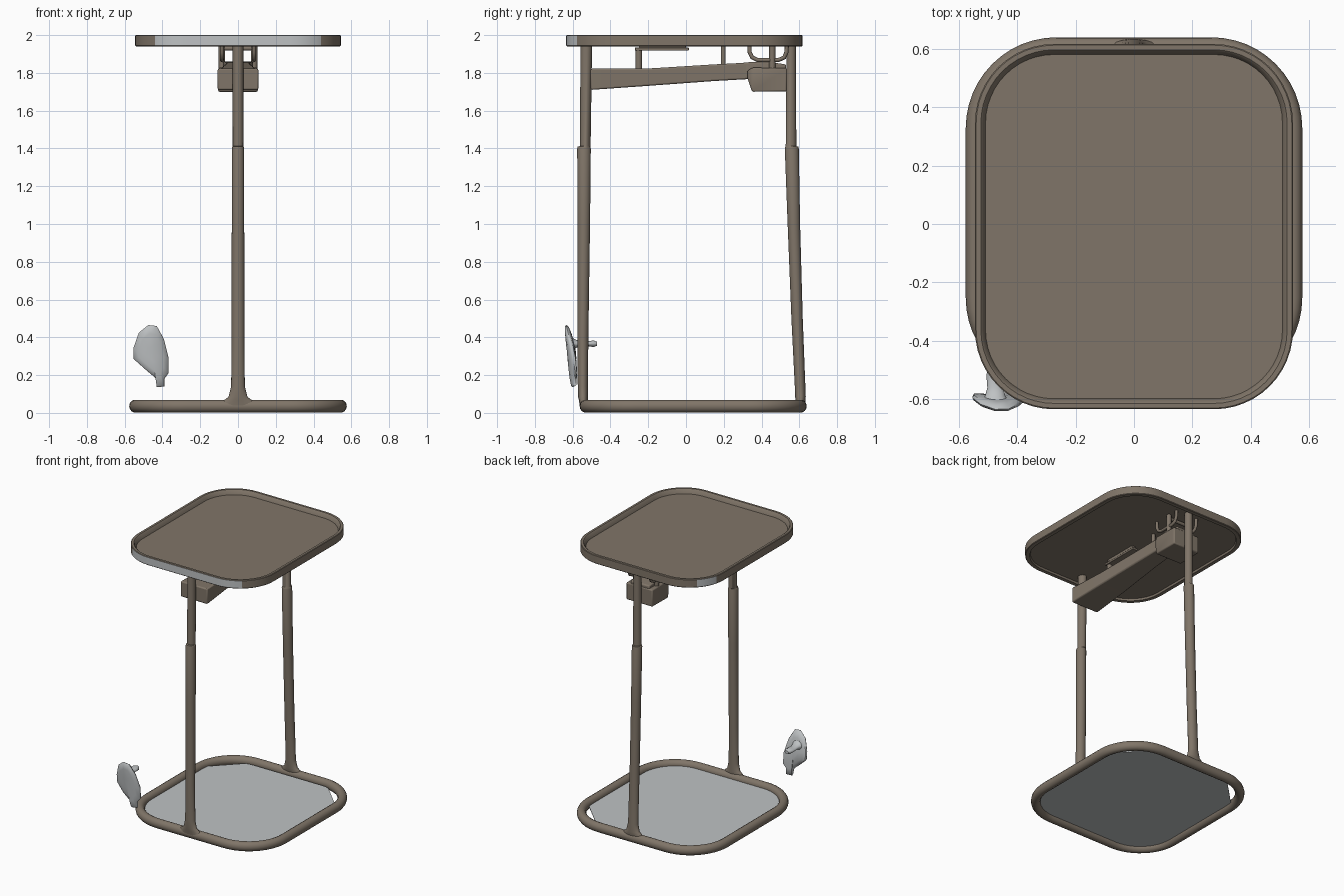
import bpy, bmesh, math
from mathutils import Vector

if "Cube" in bpy.data.objects:
    bpy.data.objects.remove(bpy.data.objects["Cube"])


def material(name, rgb):
    m = bpy.data.materials.new(name)
    m.diffuse_color = (*rgb, 1)
    m.use_nodes = True
    m.node_tree.nodes["Principled BSDF"].inputs["Base Color"].default_value = m.diffuse_color
    return m


BROWN = material("warm taupe", (0.216, 0.178, 0.139))
GRAY = material("light gray", (0.52, 0.54, 0.55))


def finish(name, bm, mats, angle=35):
    bmesh.ops.recalc_face_normals(bm, faces=bm.faces)
    me = bpy.data.meshes.new(name)
    bm.to_mesh(me)
    bm.free()
    ob = bpy.data.objects.new(name, me)
    bpy.context.collection.objects.link(ob)
    for m in mats:
        me.materials.append(m)
    bpy.ops.object.select_all(action='DESELECT')
    ob.select_set(True)
    bpy.context.view_layer.objects.active = ob
    bpy.ops.object.shade_smooth_by_angle(angle=math.radians(angle))
    return ob


def loft(loops, closed=False):
    """Skin a list of equal point loops; cap the ends or join them."""
    bm = bmesh.new()
    rings = [[bm.verts.new(p) for p in lp] for lp in loops]
    pairs = list(zip(rings, rings[1:]))
    if closed:
        pairs.append((rings[-1], rings[0]))
    else:
        bm.faces.new(rings[0])
        bm.faces.new(rings[-1])
    n = len(rings[0])
    for a, b in pairs:
        for i in range(n):
            j = (i + 1) % n
            bm.faces.new((a[i], a[j], b[j], b[i]))
    return bm


def rrect(hx, y0, y1, r, z, inset=0, seg=12):
    """Rounded rectangle loop, shrunk by inset."""
    pts = []
    corners = [(hx - r, y1 - r), (r - hx, y1 - r), (r - hx, y0 + r), (hx - r, y0 + r)]
    for k, (cx, cy) in enumerate(corners):
        for s in range(seg + 1):
            a = math.pi / 2 * (k + s / seg)
            pts.append((cx + (r - inset) * math.cos(a), cy + (r - inset) * math.sin(a), z))
    return pts


# Base ring: round tube swept round a rounded rectangle
ring = []
for i in range(14):
    a = math.tau * i / 14
    ring.append(rrect(0.545, -0.532, 0.608, 0.28, 0.036 + 0.034 * math.sin(a), 0.031 * math.cos(a)))
finish("base_ring", loft(ring, True), [BROWN], 60)

# Thin base plate with clipped back corners
bm = loft([rrect(0.535, -0.52, 0.566, 0.26, z) for z in (0.032, 0.037)])
for v in bm.verts:
    over = abs(v.co.x) + v.co.y - 0.89
    if over > 0:
        v.co.x -= math.copysign(over / 2, v.co.x)
        v.co.y -= over / 2
finish("base_plate", bm, [GRAY])

# Tray: raised rim with a recessed floor, shallow hollow underneath
profile = [(0.035, 1.953), (0.03, 1.94), (0.004, 1.94), (0, 1.944), (0, 1.997),
           (0.004, 2.0), (0.02, 2.0), (0.026, 1.995), (0.036, 1.968)]
bm = loft([rrect(0.544, -0.634, 0.616, 0.27, z, i) for i, z in profile])
bmesh.ops.recalc_face_normals(bm, faces=bm.faces)
for f in bm.faces:
    n, c = f.normal, f.calc_center_median()
    outer = abs(n.z) < 0.3 and n.x * c.x + n.y * c.y > 0
    front = n.y < -0.8
    corner = -0.97 < n.x < -0.72 and n.y > 0.15
    f.material_index = int(outer and (front or corner))
finish("tray", bm, [BROWN, GRAY])


# Telescopic posts: rows are (y, z, x radius, y radius)
def post(name, rows):
    loops = [[(rx * math.cos(math.tau * i / 20), y + ry * math.sin(math.tau * i / 20), z)
              for i in range(20)] for y, z, rx, ry in rows]
    finish(name, loft(loops), [BROWN])


post("front_post", [(-0.543, 0.04, 0.095, 0.02), (-0.543, 0.066, 0.075, 0.024),
                    (-0.545, 0.085, 0.05, 0.026), (-0.546, 0.14, 0.036, 0.027),
                    (-0.546, 0.4, 0.034, 0.029), (-0.541, 1.0, 0.033, 0.033),
                    (-0.54, 1.40, 0.033, 0.036), (-0.54, 1.41, 0.03, 0.033),
                    (-0.533, 1.412, 0.028, 0.028), (-0.528, 1.96, 0.028, 0.031)])
post("back_post", [(0.607, 0.04, 0.095, 0.02), (0.607, 0.066, 0.075, 0.026),
                   (0.606, 0.085, 0.05, 0.028), (0.604, 0.14, 0.036, 0.028),
                   (0.588, 0.5, 0.034, 0.03), (0.571, 1.0, 0.033, 0.033),
                   (0.56, 1.40, 0.033, 0.037), (0.56, 1.41, 0.03, 0.034),
                   (0.556, 1.412, 0.028, 0.028), (0.557, 1.96, 0.026, 0.025)])


# Boxy parts lofted along y: rows are (y, half width, bottom, top)
def beam(name, rows, bevel=0.008):
    loops = [[(-w, y, a), (w, y, a), (w, y, b), (-w, y, b)] for y, w, a, b in rows]
    ob = finish(name, loft(loops), [BROWN])
    mod = ob.modifiers.new("soft edges", 'BEVEL')
    mod.width, mod.segments, mod.limit_method = bevel, 2, 'ANGLE'


beam("support_beam", [(-0.505, 0.108, 1.71, 1.822), (-0.22, 0.095, 1.73, 1.822),
                      (0.15, 0.07, 1.757, 1.845), (0.38, 0.06, 1.77, 1.857)])
beam("beam_socket", [(0.325, 0.09, 1.772, 1.81), (0.35, 0.105, 1.70, 1.828),
                     (0.535, 0.105, 1.702, 1.825)])
beam("socket_cap", [(0.30, 0.06, 1.80, 1.855), (0.42, 0.08, 1.80, 1.86), (0.53, 0.075, 1.80, 1.845)])
beam("tray_bracket", [(-0.27, 0.022, 1.918, 1.934), (0.015, 0.022, 1.918, 1.934)], 0.003)
beam("bracket_pad", [(-0.25, 0.016, 1.928, 1.956), (0.0, 0.016, 1.928, 1.956)], 0.003)


# Round rods under the tray
def rod(name, pts, r):
    cu = bpy.data.curves.new(name, 'CURVE')
    cu.dimensions = '3D'
    cu.bevel_depth, cu.bevel_resolution, cu.use_fill_caps = r, 2, True
    sp = cu.splines.new('POLY')
    sp.points.add(len(pts) - 1)
    for p, co in zip(sp.points, pts):
        p.co = (*co, 1)
    cu.materials.append(BROWN)
    bpy.context.collection.objects.link(bpy.data.objects.new(name, cu))


rod("bracket_rod", [(0, -0.25, 1.80), (0, -0.25, 1.93)], 0.018)
rod("middle_rod", [(0, 0.197, 1.82), (0, 0.197, 1.957)], 0.013)
for side, s in (("left", -0.085), ("right", 0.085)):
    rod(side + "_cradle", [(s, 0.335, 1.957), (s, 0.337, 1.91), (s, 0.35, 1.882), (s, 0.38, 1.868),
                           (s, 0.49, 1.868), (s, 0.52, 1.882), (s, 0.532, 1.91), (s, 0.534, 1.957)], 0.011)
    rod(side + "_cradle_rod", [(s, 0.457, 1.81), (s, 0.457, 1.957)], 0.017)
rod("cradle_crossbar", [(-0.09, 0.457, 1.93), (0.09, 0.457, 1.93)], 0.012)

# Separate curved leaf-shaped paddle beside the front left corner
outline = [(-.475, .465), (-.43, .46), (-.392, .39), (-.367, .29), (-.368, .21), (-.39, .18),
           (-.39, .14), (-.43, .136), (-.437, .185), (-.49, .23), (-.552, .285), (-.553, .345), (-.525, .425)]


def paddle_loop(scale, depth):
    pts = []
    for x, z in outline:
        x, z = -0.455 + (x + 0.455) * scale, 0.31 + (z - 0.31) * scale
        y = -0.645 + (0.46 - z) * 0.1 + 0.03 * ((x + 0.455) / 0.1) ** 2 + depth
        pts.append((x, y, z))
    return pts


layers = [(0.3, 0), (0.7, 0), (0.95, 0.003), (1, 0.01), (0.95, 0.022), (0.7, 0.034), (0.3, 0.044)]
finish("paddle", loft([paddle_loop(s, d) for s, d in layers]), [GRAY], 50)

# Paddle handle: short stem with a flat end, rows are (y, x radius, z radius)
stem = [(-0.61, 0.05, 0.045), (-0.59, 0.035, 0.025), (-0.56, 0.027, 0.014),
        (-0.52, 0.03, 0.013), (-0.49, 0.026, 0.018), (-0.472, 0.015, 0.011)]
finish("paddle_stem", loft([[(-0.475 + rx * math.cos(math.tau * i / 14), y, 0.366 + rz * math.sin(math.tau * i / 14))
                             for i in range(14)] for y, rx, rz in stem]), [GRAY], 50)
